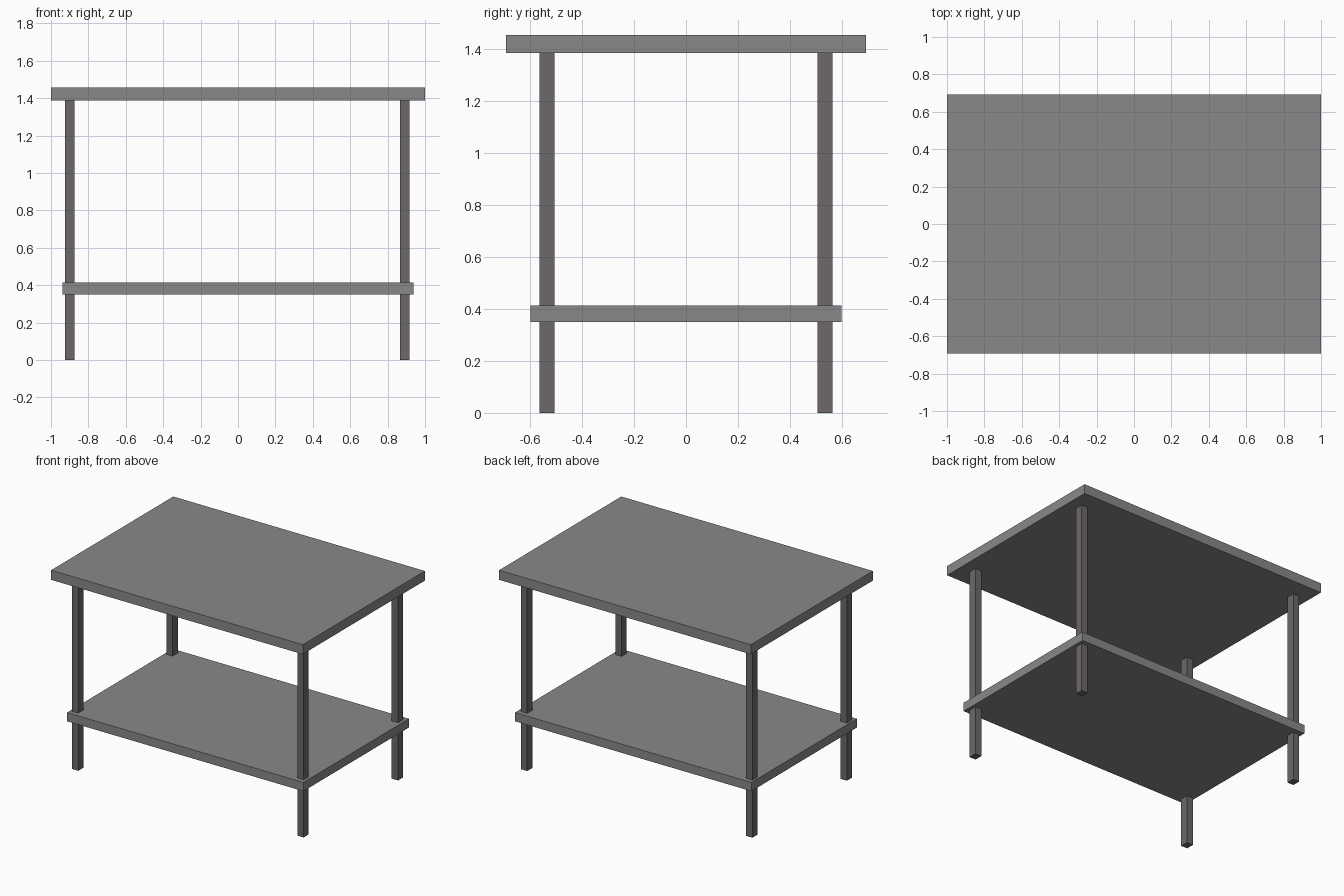
import bpy

if "Cube" in bpy.data.objects:
    bpy.data.objects.remove(bpy.data.objects["Cube"])


def material(name, rgb):
    m = bpy.data.materials.new(name)
    m.diffuse_color = (*rgb, 1.0)
    m.use_nodes = True
    m.node_tree.nodes["Principled BSDF"].inputs["Base Color"].default_value = m.diffuse_color
    return m


def box(name, x, y, z, mat):
    """Box from (min, max) pairs on each axis."""
    spans = (x, y, z)
    bpy.ops.mesh.primitive_cube_add(size=1, location=[(a + b) / 2 for a, b in spans])
    ob = bpy.context.object
    ob.name = name
    ob.scale = [b - a for a, b in spans]
    bpy.ops.object.transform_apply(location=False, rotation=False, scale=True)
    ob.data.materials.append(mat)
    return ob


grey = material("board grey", (0.25, 0.25, 0.25))
brown = material("leg brown grey", (0.155, 0.135, 0.138))

# Table top and lower shelf
box("table_top", (-1, 1), (-0.693, 0.693), (1.387, 1.456), grey)
box("lower_shelf", (-0.939, 0.939), (-0.599, 0.599), (0.351, 0.414), grey)

# Four legs running from the floor through the shelf to the top
for side, x in (("left", -0.899), ("right", 0.892)):
    for end, y in (("front", -0.536), ("back", 0.536)):
        box(f"{end}_{side}_leg", (x - 0.025, x + 0.025),
            (y - 0.029, y + 0.029), (0, 1.387), brown)
